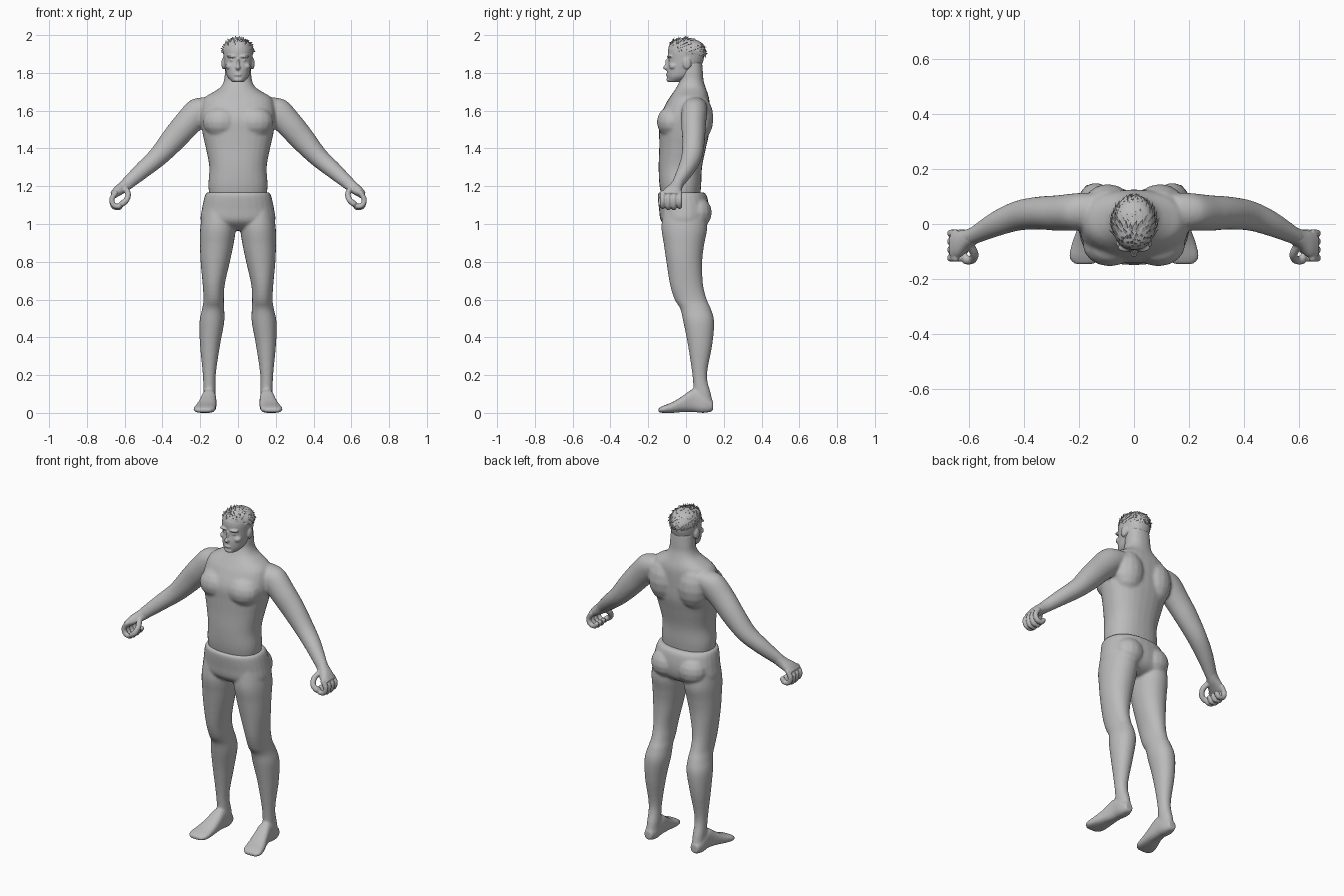
import bpy, bmesh, math, random
from mathutils import Vector, Matrix

random.seed(4)
X, Y, Z = Vector((1, 0, 0)), Vector((0, 1, 0)), Vector((0, 0, 1))

cube = bpy.data.objects.get("Cube")
if cube:
    bpy.data.objects.remove(cube, do_unlink=True)

grey = bpy.data.materials.new("plain_grey")
grey.use_nodes = True
grey.diffuse_color = (0.5, 0.5, 0.5, 1)
grey.node_tree.nodes["Principled BSDF"].inputs["Base Color"].default_value = grey.diffuse_color


def smooth_path(points, steps=5):
    """Catmull-Rom interpolation of equal-length tuples."""
    pts = [points[0]] + list(points) + [points[-1]]
    out = []
    for p, q, r, s in zip(pts, pts[1:], pts[2:], pts[3:]):
        for k in range(steps):
            t = k / steps
            out.append([b + t / 2 * (c - a + t * (2 * a - 5 * b + 4 * c - d + t * (3 * (b - c) + d - a)))
                        for a, b, c, d in zip(p, q, r, s)])
    out.append(list(points[-1]))
    return out


def sides(mirrored):
    return (1, -1) if mirrored else (1,)


def loft(bm, stations, u, v, power=2.2, mirrored=False, count=28):
    """Closed tube through stations of centre x, y, z and two half widths."""
    for side in sides(mirrored):
        rings = []
        for x, y, z, a, b in smooth_path(stations):
            ring = []
            for i in range(count):
                ang = math.tau * i / count
                c, s = math.cos(ang), math.sin(ang)
                c = math.copysign(abs(c) ** (2 / power), c) * a
                s = math.copysign(abs(s) ** (2 / power), s) * b
                p = Vector((x, y, z)) + u * c + v * s
                ring.append(bm.verts.new((p.x * side, p.y, p.z)))
            rings.append(ring)
        for r, q in zip(rings, rings[1:]):
            for i in range(count):
                j = (i + 1) % count
                bm.faces.new((r[i], r[j], q[j], q[i]))
        bm.faces.new(rings[0])
        bm.faces.new(rings[-1])


def upright(rows):
    """Rows of z, x min, x max, y min, y max."""
    return [((l + r) / 2, (f + b) / 2, z, (r - l) / 2, (b - f) / 2) for z, l, r, f, b in rows]


def centred(rows):
    """Rows of z, half width, y min, y max."""
    return upright([(z, -w, w, f, b) for z, w, f, b in rows])


def blob(bm, centre, radii, mirrored=False, detail=16):
    for side in sides(mirrored):
        place = Matrix.Translation((centre[0] * side, centre[1], centre[2]))
        bmesh.ops.create_uvsphere(bm, u_segments=detail, v_segments=detail // 2, radius=1,
                                  matrix=place @ Matrix.Diagonal((*radii, 1)))


def finger(bm, points, radius):
    for p in smooth_path(points, 7):
        blob(bm, p, (radius,) * 3, True, 10)


def finish(name, bm, voxel=0, relax=4):
    bmesh.ops.recalc_face_normals(bm, faces=bm.faces)
    mesh = bpy.data.meshes.new(name)
    bm.to_mesh(mesh)
    bm.free()
    mesh.materials.append(grey)
    obj = bpy.data.objects.new(name, mesh)
    bpy.context.collection.objects.link(obj)
    if voxel:
        blend = obj.modifiers.new("blend", 'REMESH')
        blend.mode = 'VOXEL'
        blend.voxel_size = voxel
        blend.use_smooth_shade = True
        soften = obj.modifiers.new("soften", 'SMOOTH')
        soften.factor = 0.5
        soften.iterations = relax
    return obj


# Torso, neck and arms
bm = bmesh.new()
loft(bm, centred([
    (1.1, .145, -.12, .07), (1.2, .157, -.14, .08), (1.3, .152, -.145, .085),
    (1.4, .17, -.142, .105), (1.48, .188, -.142, .122), (1.56, .198, -.14, .125),
    (1.64, .19, -.105, .125), (1.675, .17, -.083, .12), (1.7, .128, -.066, .112),
    (1.725, .092, -.05, .103), (1.76, .074, -.034, .093), (1.8, .07, -.03, .09),
    (1.86, .066, -.03, .085)]), X, Y, 2.3)
blob(bm, (.088, -.075, 1.54), (.1, .08, .085), True)      # chest
blob(bm, (.095, .06, 1.56), (.095, .086, .13), True)      # shoulder blades
loft(bm, [
    (.13, .05, 1.63, .06, .06), (.2, .045, 1.6, .076, .068), (.275, .04, 1.525, .072, .065),
    (.345, .04, 1.445, .066, .06), (.425, .03, 1.355, .053, .055),
    (.505, 0, 1.285, .045, .047), (.59, -.045, 1.21, .034, .032),
    (.605, -.053, 1.197, .033, .032)], (X + Z).normalized(), Y, 2, True)
finish("torso_and_arms", bm, .008, 6)

# Hands with loosely curled fingers
bm = bmesh.new()
loft(bm, [
    (.575, -.037, 1.223, .032, .031), (.605, -.055, 1.197, .031, .036),
    (.635, -.072, 1.175, .027, .048), (.662, -.08, 1.152, .02, .05)],
    (X + Z).normalized(), Y, 2.3, True)
for i in range(4):
    y = -.034 - .03 * i
    drop = .006 if i in (1, 2) else 0
    finger(bm, [(.65, y, 1.163), (.668, y, 1.13), (.658, y, 1.1 - drop),
                (.63, y, 1.094 - drop), (.615, y, 1.11)], .0145)
finger(bm, [(.598, -.075, 1.19), (.582, -.11, 1.16), (.59, -.13, 1.128), (.612, -.132, 1.108)], .016)
finish("hands", bm, .004, 3)

# Trousers, legs and feet
bm = bmesh.new()
loft(bm, centred([
    (1.168, .165, -.145, .095), (1.145, .177, -.15, .112), (1.08, .191, -.143, .122),
    (1.02, .198, -.134, .115), (.985, .17, -.1, .09), (.965, .08, -.06, .05)]), X, Y, 2.3)
blob(bm, (.087, .06, 1.06), (.088, .077, .085), True)     # buttocks
loft(bm, upright([
    (1.08, .02, .185, -.12, .1), (.98, .012, .2, -.13, .112), (.89, .024, .201, -.117, .096),
    (.8, .043, .198, -.104, .086), (.68, .07, .187, -.085, .09), (.6, .075, .183, -.06, .11),
    (.55, .073, .19, -.03, .132), (.48, .073, .204, -.014, .149), (.36, .095, .201, .01, .139),
    (.2, .118, .186, .034, .111), (.1, .118, .184, .04, .132), (.04, .12, .184, .04, .143),
    (.005, .127, .178, .05, .135)]), X, Y, 2.1, True)
feet = upright([
    (.143, .128, .178, .012, .06), (.1, .117, .189, 0, .09), (.04, .115, .192, .004, .125),
    (-.02, .114, .208, .004, .088), (-.07, .116, .226, 0, .058), (-.12, .122, .236, 0, .038),
    (-.147, .145, .218, .004, .024)])
loft(bm, [(x, y, z, a, b) for x, z, y, a, b in feet], X, Z, 2.6, True)
finish("trousers_legs_and_feet", bm, .0075, 4)

# Head and face
bm = bmesh.new()
loft(bm, centred([
    (1.752, .03, -.095, -.03), (1.78, .056, -.1, .03), (1.82, .067, -.101, .07),
    (1.865, .075, -.094, .092), (1.92, .077, -.095, .096), (1.96, .062, -.08, .08),
    (1.98, .03, -.04, .04)]), X, Y, 2.2)
blob(bm, (0, -.104, 1.828), (.013, .018, .013))           # nose tip
blob(bm, (0, -.096, 1.85), (.008, .016, .03))             # nose bridge
blob(bm, (0, -.096, 1.79), (.022, .012, .008))            # lips
blob(bm, (0, -.088, 1.764), (.026, .016, .014))           # chin
blob(bm, (.03, -.085, 1.887), (.03, .017, .008), True)    # brows
blob(bm, (.03, -.08, 1.867), (.014, .013, .008), True)    # eyes
blob(bm, (.043, -.068, 1.835), (.024, .022, .018), True)  # cheeks
blob(bm, (.077, .005, 1.85), (.011, .022, .032), True)    # ears
finish("head", bm, .0045, 3)

# Hair cap, trimmed along the hairline
centre, radii = Vector((0, .002, 1.915)), Vector((.081, .1, .068))
bm = bmesh.new()
blob(bm, centre, radii, detail=32)
hairline, slope = Vector((0, -.1, 1.937)), Vector((0, .35, 1)).normalized()
bmesh.ops.bisect_plane(bm, geom=bm.verts[:] + bm.edges[:] + bm.faces[:],
                       plane_co=hairline, plane_no=slope, clear_inner=True)

# Hair tufts swept up at the brow and back over the crown
total = 260
for i in range(total):
    h = 1 - 2 * (i + 0.5) / total
    ang = i * math.pi * (3 - math.sqrt(5))
    n = Vector((math.cos(ang) * math.sqrt(1 - h * h), math.sin(ang) * math.sqrt(1 - h * h), h))
    root = centre + n * radii
    if (root - hairline).dot(slope) < 0.004:
        continue
    flow = Vector((random.uniform(-.3, .3), 0.15, 1)) if n.y < -0.5 else Vector((random.uniform(-.3, .3), 1, -.2))
    flow = (flow - n * flow.dot(n)).normalized()
    d = (flow + n * random.uniform(.12, .35)).normalized()
    across = d.cross(n).normalized()
    turn = Matrix((across, across.cross(d), d)).transposed().to_4x4()
    length = random.uniform(.03, .045)
    place = Matrix.Translation(root - n * .003 + d * length * 0.4)
    bmesh.ops.create_cone(bm, cap_ends=True, segments=6, radius1=.012, radius2=0, depth=length,
                          matrix=place @ turn @ Matrix.Diagonal((1, 0.4, 1, 1)))
hair = finish("hair", bm)
bpy.ops.object.select_all(action='DESELECT')
hair.select_set(True)
bpy.context.view_layer.objects.active = hair
bpy.ops.object.shade_smooth_by_angle(angle=math.radians(50))
